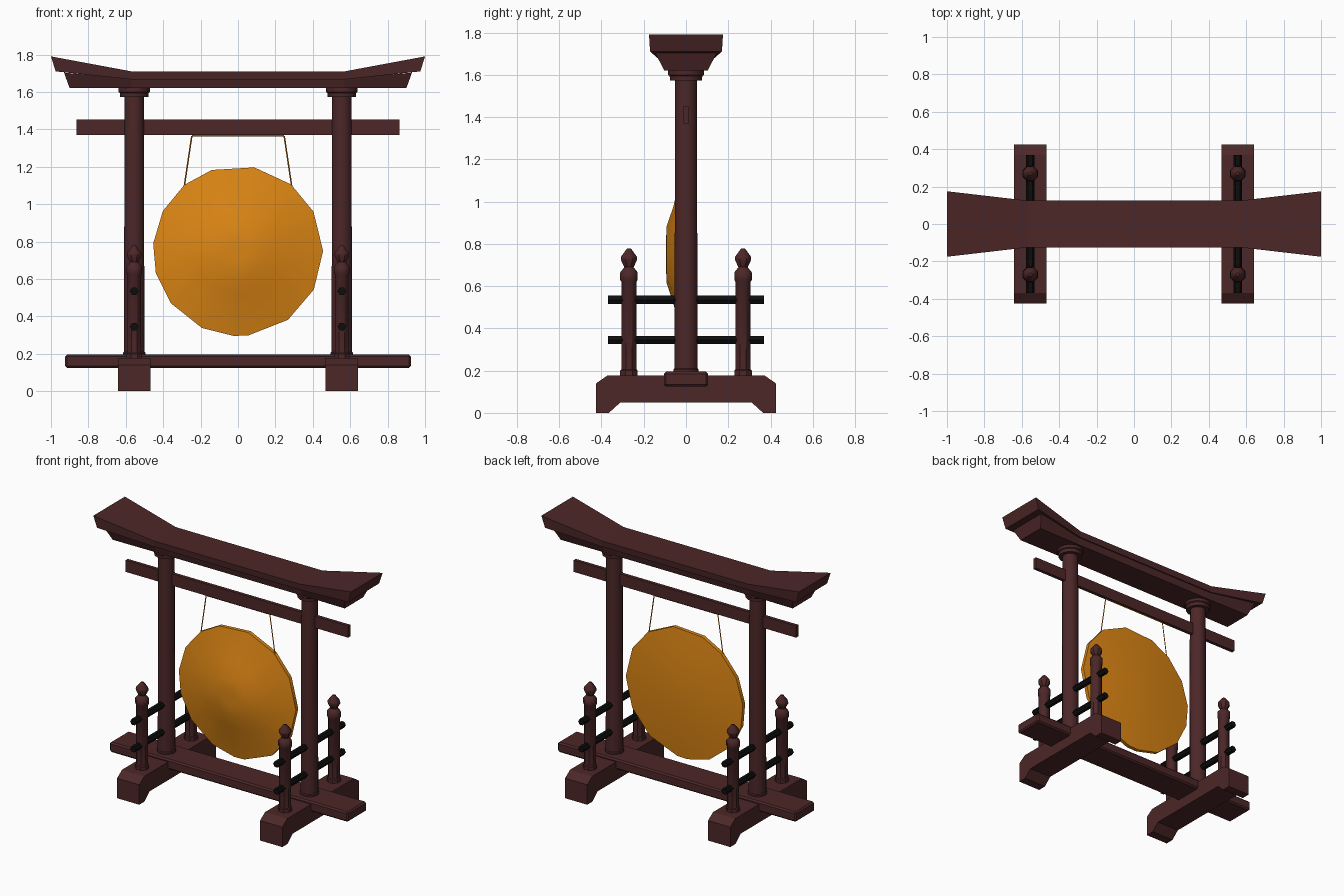
import bpy, bmesh, math
from mathutils import Vector

if "Cube" in bpy.data.objects:
    bpy.data.objects.remove(bpy.data.objects["Cube"])


def material(name, rgb):
    m = bpy.data.materials.new(name)
    m.diffuse_color = (*rgb, 1)
    m.use_nodes = True
    m.node_tree.nodes["Principled BSDF"].inputs["Base Color"].default_value = m.diffuse_color
    return m


WOOD = material("dark red wood", (0.073, 0.020, 0.021))
GOLD = material("golden bronze", (0.71, 0.235, 0.007))
BLACK = material("black iron", (0.004, 0.004, 0.004))


def loft(name, rings, mat, smooth=None):
    """Skin a list of equal-length point rings and close both ends."""
    bm = bmesh.new()
    vs = [[bm.verts.new(p) for p in ring] for ring in rings]
    n = len(vs[0])
    for a, b in zip(vs, vs[1:]):
        for i in range(n):
            j = (i + 1) % n
            bm.faces.new((a[i], a[j], b[j], b[i]))
    bm.faces.new(vs[0])
    bm.faces.new(vs[-1])
    bmesh.ops.recalc_face_normals(bm, faces=bm.faces)
    me = bpy.data.meshes.new(name)
    bm.to_mesh(me)
    bm.free()
    me.materials.append(mat)
    ob = bpy.data.objects.new(name, me)
    bpy.context.collection.objects.link(ob)
    if smooth:
        bpy.ops.object.select_all(action='DESELECT')
        ob.select_set(True)
        bpy.context.view_layer.objects.active = ob
        bpy.ops.object.shade_smooth_by_angle(angle=math.radians(smooth))
    return ob


def lathe(name, x, y, profile, sides, mat):
    """Turned part about a vertical axis; profile is (radius, z)."""
    rings = []
    for r, z in profile:
        rings.append([(x + r * math.cos(2 * math.pi * (k + .5) / sides),
                       y + r * math.sin(2 * math.pi * (k + .5) / sides), z)
                      for k in range(sides)])
    return loft(name, rings, mat, 40)


def bar(name, a, b, r, sides, mat):
    """Straight rod between two points."""
    a, b = Vector(a), Vector(b)
    q = (b - a).to_track_quat('Z', 'Y')
    circle = [q @ Vector((r * math.cos(2 * math.pi * k / sides),
                          r * math.sin(2 * math.pi * k / sides), 0)) for k in range(sides)]
    return loft(name, [[p + c for c in circle] for p in (a, b)], mat)


def box(name, hx, hy, z0, z1, bevel=0):
    rings = [[(x, -hy, z0), (x, hy, z0), (x, hy, z1), (x, -hy, z1)] for x in (-hx, hx)]
    ob = loft(name, rings, WOOD)
    if bevel:
        m = ob.modifiers.new("bevel", 'BEVEL')
        m.width, m.segments = bevel, 1
    return ob


def roof_beam(name, outer, inner):
    """Beam with flared ends; stations are (x, half width, z) for top and bottom."""
    def ring(st, s):
        (xt, wt, zt), (xb, wb, zb) = st
        return [(s * xt, -wt, zt), (s * xt, wt, zt), (s * xb, wb, zb), (s * xb, -wb, zb)]
    return loft(name, [ring(outer, -1), ring(inner, -1), ring(inner, 1), ring(outer, 1)], WOOD)


# Roof lintel: upturned cap slab over a tapered beam
roof_beam("roof_cap", ((1.0, .175, 1.79), (.975, .17, 1.71)),
          ((.57, .125, 1.71), (.57, .12, 1.667)))
roof_beam("roof_under_beam", ((.93, .145, 1.703), (.90, .103, 1.62)),
          ((.57, .113, 1.672), (.57, .10, 1.62)))

# Cross beams
box("upper_cross_beam", .863, .012, 1.37, 1.452)
box("lower_cross_beam", .925, .105, .125, .195, .01)

POST = [(.045, .17), (.045, .20), (.039, .205), (.039, .62), (.045, .63), (.045, .665),
        (.032, .68), (.024, .69), (.042, .725), (.040, .74), (.010, .778)]
FOOT = [(.425, 0), (.425, .14), (.37, .178), (-.37, .178), (-.425, .14), (-.425, 0),
        (-.365, 0), (-.31, .05), (.31, .05), (.365, 0)]

for side, s in (("left", -1), ("right", 1)):
    cx = .555 * s
    # Sled foot
    loft(side + "_foot", [[(cx + d, y, z) for y, z in FOOT] for d in (-.086, .086)], WOOD)
    # Main column and its capital
    lathe(side + "_column", cx, 0,
          [(.062, .18), (.062, .205), (.057, .21), (.053, 1.58)], 12, WOOD)
    lathe(side + "_capital", cx, 0,
          [(.078, 1.572), (.08, 1.595), (.088, 1.60), (.088, 1.625)], 12, WOOD)
    # Railing posts with finials
    for end, y in (("front", -.27), ("back", .27)):
        lathe(f"{side}_{end}_rail_post", cx, y, POST, 8, WOOD)
    # Black rails
    for level, z in (("lower", .345), ("upper", .535)):
        bar(f"{side}_{level}_rail", (cx, -.37, z), (cx, .37, z), .023, 6, BLACK)
    # Hanging cord
    bar(side + "_cord", (.288 * s, 0, 1.09), (.247 * s, 0, 1.365), .004, 4, GOLD)
bar("top_cord", (-.247, 0, 1.365), (.247, 0, 1.365), .004, 4, GOLD)

# Gong: domed disc with an uneven many-sided rim
ANGLES = [0, 27.5, 51.5, 79, 108, 129, 152, 175, 195, 218, 245, 267, 277, 306, 333]
DISC = [(.05, -.095), (.135, -.092), (.23, -.06), (.455, -.008), (.455, .018), (.25, .04), (.05, .048)]
loft("gong", [[(r * math.cos(math.radians(a)), y, .75 + r * math.sin(math.radians(a)))
               for a in ANGLES] for r, y in DISC], GOLD, 40)
